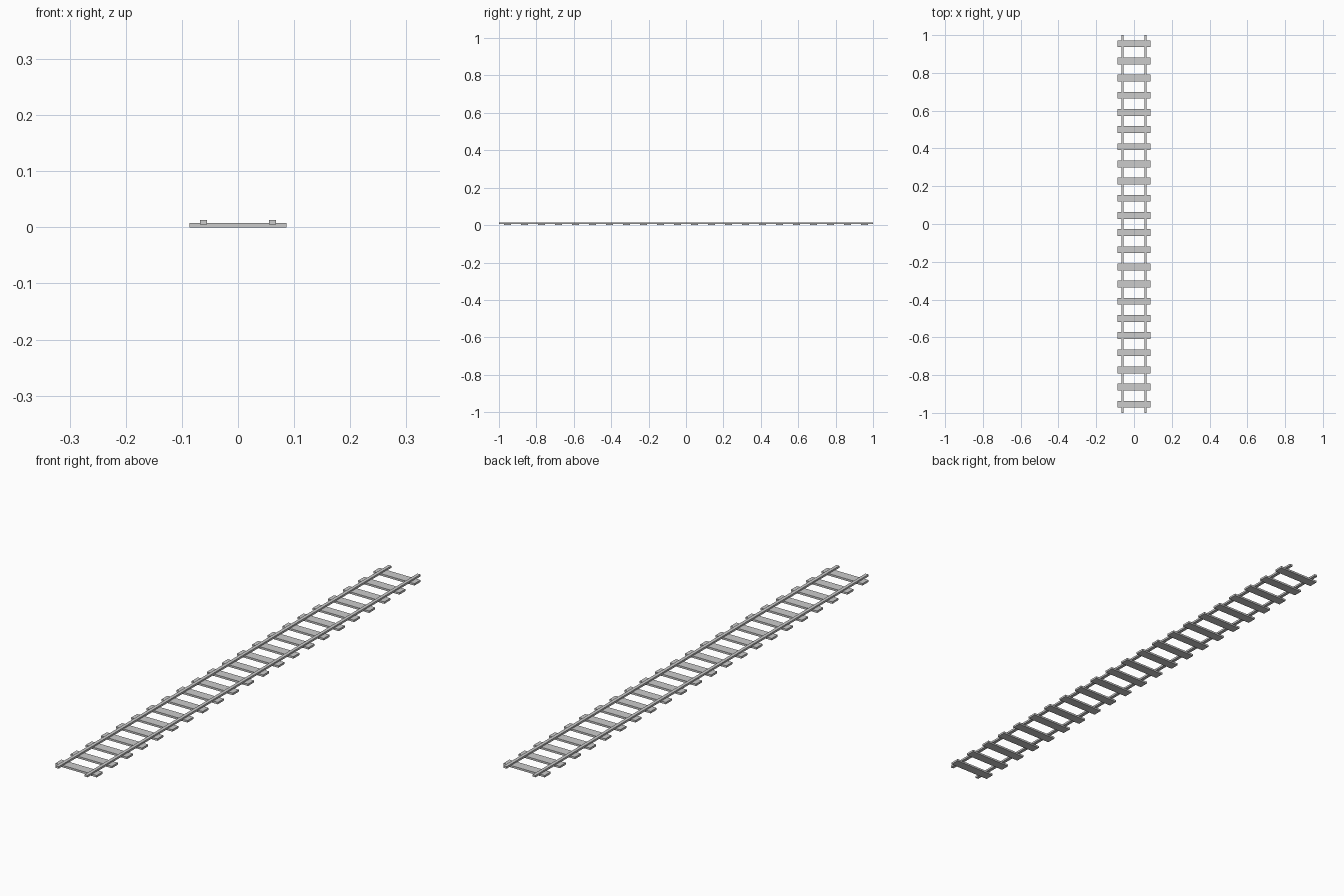
import bpy

if "Cube" in bpy.data.objects:
    bpy.data.objects.remove(bpy.data.objects["Cube"])

SLEEPERS = 22
PITCH = 2.0 / SLEEPERS
SLEEPER_TOP = 0.0075
RAIL_BASE, RAIL_TOP = 0.0055, 0.013


def box(name, size, center):
    """Add a flat-faced box with its real size stored in the mesh."""
    bpy.ops.mesh.primitive_cube_add(size=1)
    ob = bpy.context.object
    ob.name = name
    for v in ob.data.vertices:
        v.co = [c * s for c, s in zip(v.co, size)]
    ob.location = center
    return ob


# Cross sleepers, evenly spaced along the track
first = box("sleeper_01", (0.1735, 0.036, SLEEPER_TOP),
            (0, -1 + PITCH / 2, SLEEPER_TOP / 2))
for i in range(1, SLEEPERS):
    sleeper = first.copy()
    sleeper.name = f"sleeper_{i + 1:02d}"
    sleeper.location.y += i * PITCH
    bpy.context.collection.objects.link(sleeper)

# Pair of rails let into the sleepers
for side, name in ((-1, "rail_left"), (1, "rail_right")):
    box(name, (0.0125, 2.0, RAIL_TOP - RAIL_BASE),
        (side * 0.0612, 0, (RAIL_TOP + RAIL_BASE) / 2))
